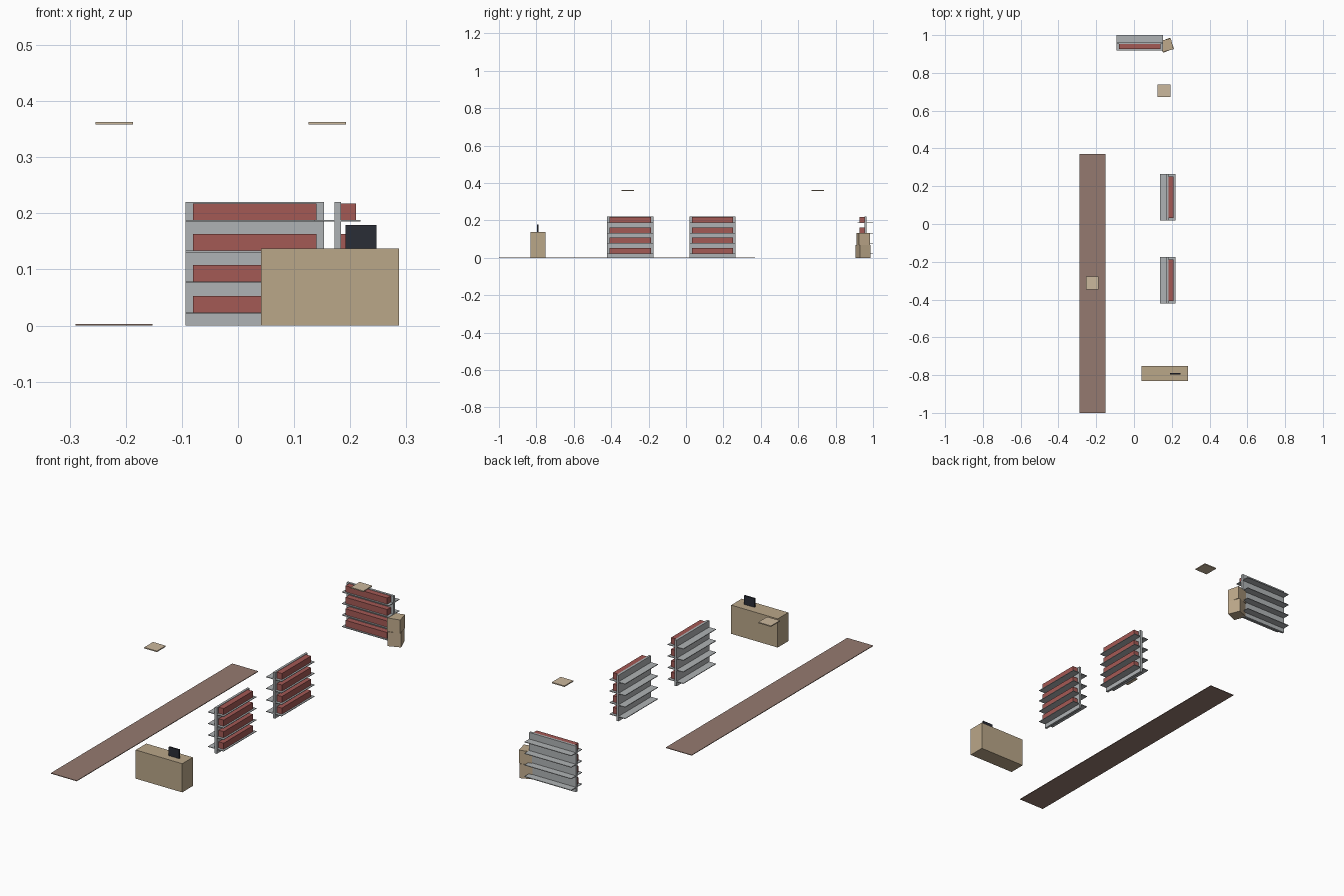
import bpy
from math import radians

cube = bpy.data.objects.get("Cube")
if cube:
    bpy.data.objects.remove(cube, do_unlink=True)


def material(name, r, g, b):
    mat = bpy.data.materials.new(name)
    mat.use_nodes = True
    mat.diffuse_color = (r, g, b, 1)
    mat.node_tree.nodes["Principled BSDF"].inputs["Base Color"].default_value = (r, g, b, 1)
    return mat


steel = material("shelf grey", 0.43, 0.45, 0.46)
red = material("product red", 0.37, 0.10, 0.09)
wood = material("counter tan", 0.49, 0.385, 0.25)
carpet = material("carpet brown", 0.30, 0.195, 0.16)
screen = material("screen black", 0.023, 0.026, 0.037)
cream = material("lamp cream", 0.60, 0.48, 0.34)
card = material("cardboard", 0.52, 0.40, 0.26)


def box(name, mat, centre, size, turn=0, parent=None):
    """Box with its centre and full size given, turned about z in degrees."""
    bpy.ops.mesh.primitive_cube_add(size=1, location=centre)
    ob = bpy.context.object
    ob.name = name
    ob.scale = size
    ob.rotation_euler.z = radians(turn)
    ob.data.materials.append(mat)
    ob.parent = parent
    return ob


def gondola(name, x, y, turn):
    """Two-sided shelf rack, stocked on its local -y side."""
    root = bpy.data.objects.new(name, None)
    bpy.context.collection.objects.link(root)
    root.location = (x, y, 0)
    root.rotation_euler.z = radians(turn)
    length, panel, depth = 0.247, 0.011, 0.082
    box(name + "_back_panel", steel, (0, 0, 0.11), (length, panel, 0.22), parent=root)
    for i in range(4):
        z = 0.022 + 0.055 * i
        # Shelf boards on either side of the panel
        for side in (-1, 1):
            reach = (depth - panel) / 2
            box(name + "_shelf", steel, (0, side * (panel + reach) / 2, z),
                (length, reach, 0.003), parent=root)
        # Row of goods
        box(name + "_goods", red, (0, -panel / 2 - 0.0135, z + 0.0162),
            (0.22, 0.027, 0.0295), parent=root)


# Shelf racks
gondola("front_rack", 0.1777, -0.298, 90)
gondola("middle_rack", 0.1777, 0.141, 90)
gondola("rear_rack", 0.03, 0.959, 0)

# Long carpet runner
box("carpet_runner", carpet, (-0.2207, -0.315, 0.0015), (0.137, 1.37, 0.003))

# Counter and its screen
box("counter", wood, (0.164, -0.791, 0.0685), (0.246, 0.08, 0.137))
box("counter_screen", screen, (0.219, -0.793, 0.158), (0.055, 0.007, 0.042))

# Hanging lamp panels
for x, y in ((-0.2205, -0.312), (0.159, 0.705)):
    box("lamp_panel", cream, (x, y, 0.3605), (0.067, 0.067, 0.005))

# Stacked cartons
box("lower_carton", card, (0.172, 0.946, 0.034), (0.061, 0.061, 0.068), 22)
box("upper_carton", card, (0.173, 0.947, 0.1), (0.06, 0.06, 0.064), 14)
